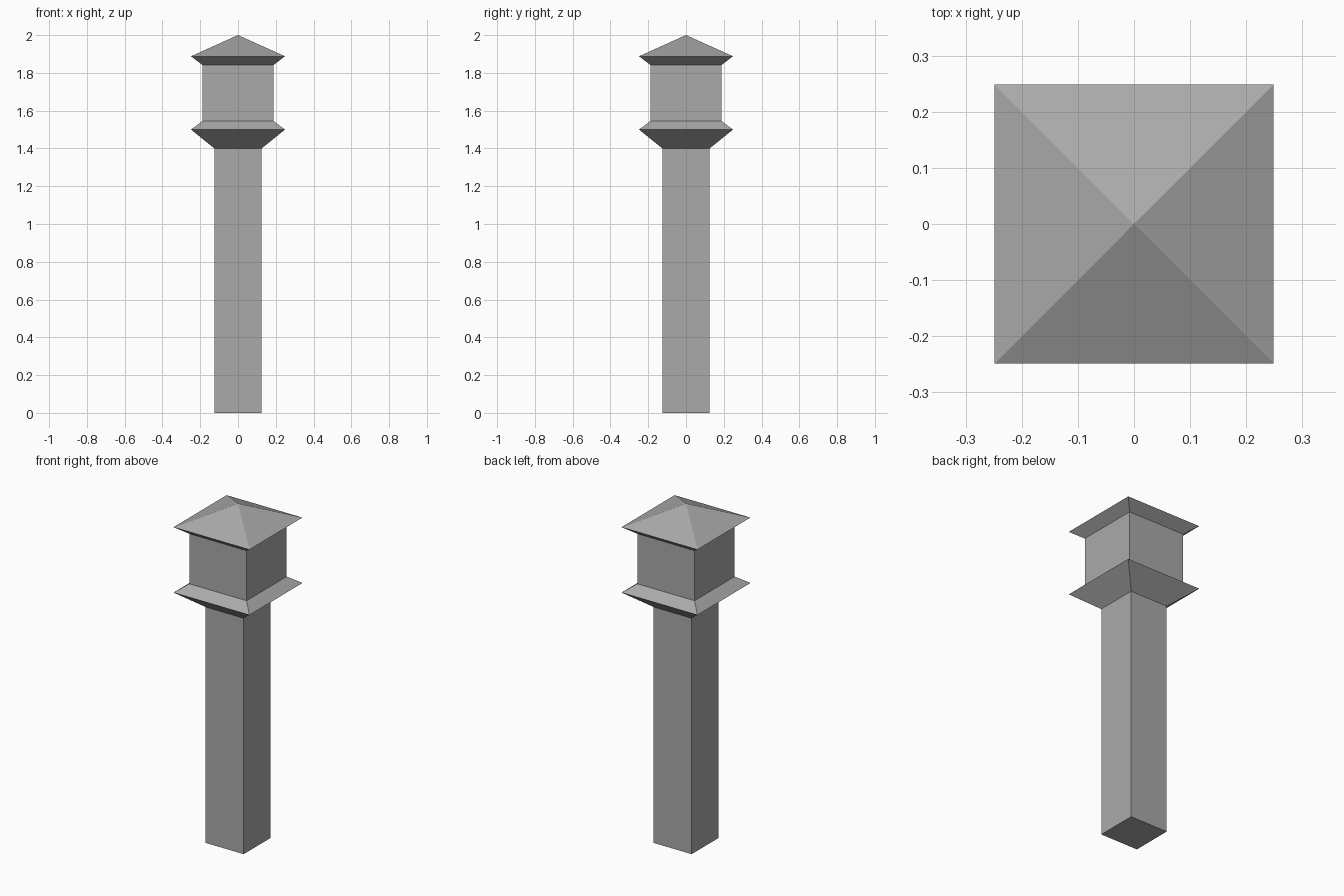
import bpy
import bmesh

old = bpy.data.objects.get("Cube")
if old:
    bpy.data.objects.remove(old, do_unlink=True)

# Single plain grey
grey = bpy.data.materials.new("stone_grey")
grey.use_nodes = True
colour = (0.4, 0.4, 0.4, 1)
grey.diffuse_color = colour
grey.node_tree.nodes["Principled BSDF"].inputs["Base Color"].default_value = colour

CORNERS = [(-1, -1), (1, -1), (1, 1), (-1, 1)]


def square_section(name, profile, base=False):
    """Square rings joined along a (half width, height) profile; width 0 is a point."""
    bm = bmesh.new()
    rings = []
    for w, z in profile:
        if w == 0:
            rings.append([bm.verts.new((0, 0, z))] * 4)
        else:
            rings.append([bm.verts.new((x * w, y * w, z)) for x, y in CORNERS])
    for low, high in zip(rings, rings[1:]):
        for i in range(4):
            j = (i + 1) % 4
            bm.faces.new(dict.fromkeys((low[i], low[j], high[j], high[i])))
    if base:
        bm.faces.new(reversed(rings[0]))
    mesh = bpy.data.meshes.new(name)
    bm.to_mesh(mesh)
    bm.free()
    mesh.materials.append(grey)
    obj = bpy.data.objects.new(name, mesh)
    bpy.context.collection.objects.link(obj)


SHAFT, ROOM, EAVE = 0.125, 0.188, 0.249

# Tall shaft with closed foot
square_section("tower_shaft", [(SHAFT, 0), (SHAFT, 1.4)], base=True)
# Flared ledge under the upper room
square_section("ledge", [(SHAFT, 1.4), (EAVE, 1.5), (ROOM, 1.545)])
# Upper room
square_section("upper_room", [(ROOM, 1.545), (ROOM, 1.842)])
# Sloped eaves and pyramid roof
square_section("roof", [(ROOM, 1.842), (EAVE, 1.888), (0, 2)])
